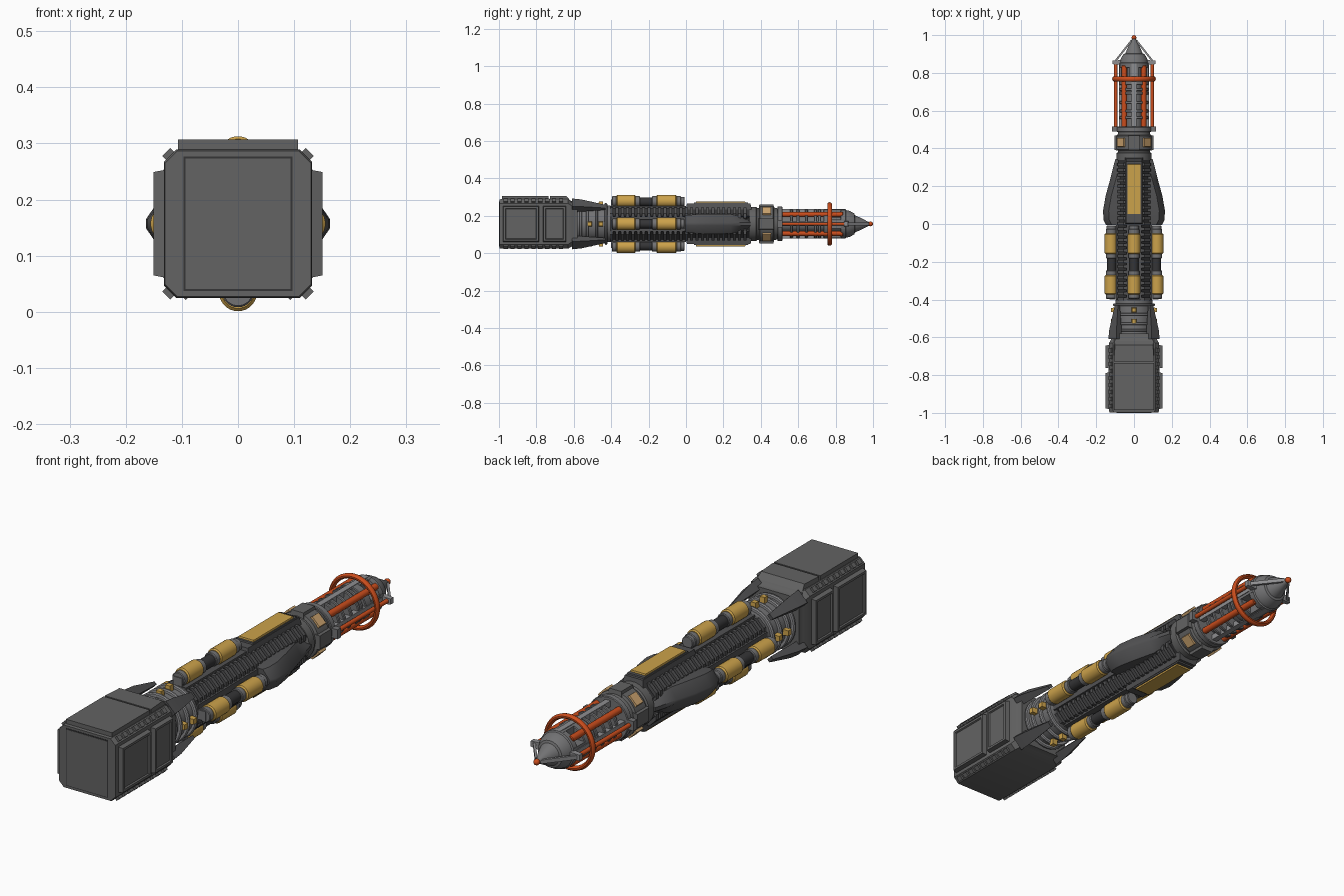
import bpy, bmesh, math
from mathutils import Matrix, Vector

if "Cube" in bpy.data.objects:
    bpy.data.objects.remove(bpy.data.objects["Cube"])

ZC = 0.157                      # height of the long axis
Q = [math.pi / 2 * i for i in range(4)]            # top, right, bottom, left
D = [math.pi / 4 + q for q in Q]                   # diagonals
SIDES = [Q[1], Q[3]]


def material(name, rgb):
    m = bpy.data.materials.new(name)
    m.diffuse_color = (*rgb, 1)
    m.use_nodes = True
    m.node_tree.nodes["Principled BSDF"].inputs["Base Color"].default_value = m.diffuse_color
    return m


GREY = material("dark grey", (0.125, 0.125, 0.125))
CHAR = material("charcoal", (0.085, 0.085, 0.088))
BLACK = material("black", (0.035, 0.035, 0.037))
STEEL = material("light steel", (0.27, 0.27, 0.28))
MID = material("mid grey", (0.17, 0.17, 0.175))
GOLD = material("gold", (0.60, 0.36, 0.07))
TAN = material("tan", (0.60, 0.37, 0.16))
ORANGE = material("orange red", (0.60, 0.075, 0.012))


class Part:
    """Collects shapes; local z points outward from the axis, turned by angle a about y."""
    def __init__(self, name, mat):
        self.name, self.mat, self.bm = name, mat, bmesh.new()

    def loft(self, rings, a=0.0):
        rot = Matrix.Rotation(a, 3, 'Y')
        vs = [[self.bm.verts.new(rot @ Vector(p)) for p in r] for r in rings]
        n = len(vs[0])
        for r0, r1 in zip(vs, vs[1:]):
            for i in range(n):
                self.bm.faces.new((r0[i], r0[(i + 1) % n], r1[(i + 1) % n], r1[i]))
        self.bm.faces.new(vs[0])
        return self.bm.faces.new(vs[-1])

    def box(self, hw, y0, y1, r0, r1, a=0.0, x=0.0, taper=0.0, inset=0.0):
        t = taper
        f = self.loft([[(x - hw, y0, r0), (x + hw, y0, r0), (x + hw, y1, r0), (x - hw, y1, r0)],
                       [(x - hw + t, y0 + t, r1), (x + hw - t, y0 + t, r1),
                        (x + hw - t, y1 - t, r1), (x - hw + t, y1 - t, r1)]], a)
        if inset:
            bmesh.ops.recalc_face_normals(self.bm, faces=self.bm.faces)
            bmesh.ops.inset_region(self.bm, faces=[f], thickness=inset)
            bmesh.ops.inset_region(self.bm, faces=[f], thickness=0.004, depth=-0.006)

    def turn(self, prof, off=0.0, a=0.0, n=32):
        """Revolve (y, radius) points about a line parallel to y at distance off."""
        self.loft([[(r * math.cos(2 * math.pi * (i + .5) / n), y, off + r * math.sin(2 * math.pi * (i + .5) / n))
                    for i in range(n)] for y, r in prof], a)

    def cyl(self, y0, y1, r, off=0.0, a=0.0, n=32, b=0.003):
        self.turn([(y0, r - b), (y0 + b, r), (y1 - b, r), (y1, r - b)], off, a, n)

    def done(self):
        bmesh.ops.recalc_face_normals(self.bm, faces=self.bm.faces)
        me = bpy.data.meshes.new(self.name)
        self.bm.to_mesh(me)
        self.bm.free()
        me.materials.append(self.mat)
        ob = bpy.data.objects.new(self.name, me)
        ob.location = (0, 0, ZC)
        bpy.context.collection.objects.link(ob)
        bpy.ops.object.select_all(action='DESELECT')
        ob.select_set(True)
        bpy.context.view_layer.objects.active = ob
        bpy.ops.object.shade_smooth_by_angle(angle=math.radians(35))


def octagon(y, h, c):
    k = h - c
    return [(x, y, z) for x, z in ((h, k), (k, h), (-k, h), (-h, k), (-h, -k), (-k, -h), (k, -h), (h, -k))]


# Square head at the front
p = Part("head_block", GREY)
p.loft([octagon(-0.997, .130, .022), octagon(-.99, .132, .022), octagon(-.63, .132, .022),
        octagon(-.605, .118, .026), octagon(-.58, .116, .03)])
p.box(.107, -.985, -.735, .13, .15)                      # top plates
p.loft([[(-.107, -.728, .13), (.107, -.728, .13), (.107, -.61, .115), (-.107, -.61, .115)],
        [(-.107, -.728, .15), (.107, -.728, .15), (.10, -.64, .15), (-.10, -.64, .15)]])
p.done()
p = Part("head_side_panels", GREY)
for a in SIDES:
    p.box(.096, -.98, -.785, .13, .151, a, taper=.004, inset=.014)
    p.box(.096, -.765, -.64, .13, .151, a, taper=.004, inset=.014)
p.done()
p = Part("front_panel_groove", BLACK)
p.loft([[(x * .097, y, z * .12) for x, z in ((1, 1), (-1, 1), (-1, -1), (1, -1))] for y in (-.9985, -.99)])
p.done()
p = Part("front_panel", GREY)
p.loft([[(x * .0935, y, z * .1165) for x, z in ((1, 1), (-1, 1), (-1, -1), (1, -1))] for y in (-1, -.99)])
p.done()
p = Part("head_edge_studs", GREY)
for a in D:
    for i in range(9):
        p.box(.010, -.975 + i * .037, -.953 + i * .037, .165, .181, a)
p.done()

# Ringed collar behind the head, with corner fins
p = Part("collar_core", MID)
p.cyl(-.6, -.40, .098)
p.done()
p = Part("collar_rings", STEEL)
for y in (-.57, -.535, -.485, -.435):
    p.cyl(y, y + .014, .112, b=.004)
p.done()
p = Part("collar_lugs", GOLD)
for a in Q:
    for y in (-.528, -.468):
        p.box(.013, y, y + .026, .09, .121, a, taper=.002)
p.done()
p = Part("collar_fins", CHAR)
for a in D:
    p.loft([[(-w, y, r0), (w, y, r0), (w, y, r1), (-w, y, r1)]
            for y, w, r0, r1 in ((-.61, .03, .12, .162), (-.56, .027, .12, .158), (-.43, .012, .118, .132))], a)
p.done()

# Central body with ribbed channels on the diagonals
p = Part("grip_core", CHAR)
p.cyl(-.41, .37, .078)
for a in Q:
    p.box(.040, -.40, .0, .06, .096, a)
p.done()
p = Part("grip_ribs", CHAR)
for a in D:
    for i in range(26):
        y = -.405 + i * .0285
        p.loft([[(s * r, y + dy, h) for s, r, h in ((1, .040, .05), (1, .040, .086), (1, .022, .102),
                                                    (-1, .022, .102), (-1, .040, .086), (-1, .040, .05))]
                for dy in (0, .016)], a)
p.done()
p = Part("rib_backing", BLACK)
for a in D:
    p.box(.030, -.40, .34, .06, .088, a)
p.done()

# Gold canisters on four sides
can, clamp, link = Part("canisters", GOLD), Part("canister_clamps", MID), Part("canister_links", BLACK)
for a in Q:
    for y0, y1 in ((-.372, -.27), (-.158, -.05)):
        can.cyl(y0, y1, .034, .122, a, 24, .005)
        clamp.cyl(y0 - .024, y0 + .002, .029, .12, a, 24)
        clamp.cyl(y1 - .002, y1 + .024, .029, .12, a, 24)
    clamp.cyl(-.036, -.008, .026, .119, a, 24)
    link.cyl(-.25, -.18, .024, .118, a, 24)
    clamp.box(.02, -.40, -.37, .09, .13, a)
for q in (can, clamp, link):
    q.done()

# Rear housing: framed gold plates above and below, pointed fairings at the sides
p = Part("housing_frames", CHAR)
for a in (Q[0], Q[2]):
    p.box(.052, -.005, .355, .06, .108, a, taper=.01)
    p.box(.042, .04, .335, .10, .114, a, taper=.003)
p.done()
p = Part("housing_plates", GOLD)
for a in (Q[0], Q[2]):
    p.box(.036, .052, .318, .112, .1205, a, taper=.002)
p.done()
p = Part("side_fairings", CHAR)
for a in SIDES:
    p.loft([[(w, y, .06), (w, y, r - .03), (.008, y, r), (-.008, y, r), (-w, y, r - .03), (-w, y, .06)]
            for y, w, r in ((-.005, .044, .148), (.02, .048, .161), (.07, .052, .164), (.15, .054, .150),
                            (.24, .052, .125), (.31, .034, .108), (.345, .018, .098))], a)
p.done()

# Neck
p = Part("neck", GREY)
p.turn([(.335, .08), (.34, .092), (.375, .092), (.38, .086), (.39, .086), (.395, .097), (.465, .097),
        (.47, .088), (.495, .082), (.5, .06)])
for a in Q:
    p.box(.032, .388, .472, .08, .104, a, taper=.004)
p.done()
p = Part("neck_inlays", TAN)
for a in D:
    p.box(.026, .408, .456, .09, .1035, a, taper=.002)
p.done()
p = Part("cage_flange", MID)
p.cyl(.488, .515, .093)
for a in SIDES:
    p.box(.02, .49, .515, .08, .117, a)
p.done()

# Open cage: shaft, discs, bars, coloured rods
p = Part("cage_shaft", MID)
p.cyl(.5, .86, .042)
p.done()
p = Part("cage_discs", MID)
for y in (.555, .59, .635, .685, .705):
    p.cyl(y, y + .016, .078)
p.done()
p = Part("cage_drum", MID)
p.cyl(.735, .775, .078)
for a in Q:
    p.box(.024, .77, .85, .03, .076, a)
p.done()
p = Part("cage_bars", STEEL)
for a in Q:
    p.box(.012, .5, .85, .055, .079, a)
p.done()
p = Part("inner_rods", ORANGE)
for a in D:
    p.cyl(.51, .84, .014, .072, a, 12)
p.done()
p = Part("guide_rods", ORANGE)
for a in SIDES:
    p.cyl(.5, .85, .009, .097, a, 12)
p.done()
p = Part("guide_ring", ORANGE)
n, m = 48, 10
rg = [[p.bm.verts.new((math.cos(t) * (.106 + .010 * math.cos(u)), .768 + .013 * math.sin(u),
                       math.sin(t) * (.106 + .010 * math.cos(u))))
       for u in [2 * math.pi * j / m for j in range(m)]] for t in [2 * math.pi * i / n for i in range(n)]]
for i in range(n):
    for j in range(m):
        p.bm.faces.new((rg[i][j], rg[(i + 1) % n][j], rg[(i + 1) % n][(j + 1) % m], rg[i][(j + 1) % m]))
p.done()

# Nose cap, side struts and tip
p = Part("nose_cap", MID)
p.turn([(.825, .06), (.828, .079), (.852, .079), (.856, .074), (.875, .07), (.90, .056), (.903, .046),
        (.94, .03), (.965, .016), (.985, .007)])
p.done()
p = Part("nose_struts", STEEL)
for a in SIDES:
    p.box(.015, .843, .868, .07, .113, a, taper=.003)
    p.loft([[(x, y + d, r) for x, d in ((-.008, -.008), (.008, -.008), (.008, .008), (-.008, .008))]
            for y, r in ((.858, .102), (.97, .014))], a)
p.done()
p = Part("nose_tip", ORANGE)
p.turn([(.987 - .013 * math.cos(math.pi * i / 8), max(.0005, .013 * math.sin(math.pi * i / 8)))
        for i in range(9)], n=16)
p.done()
